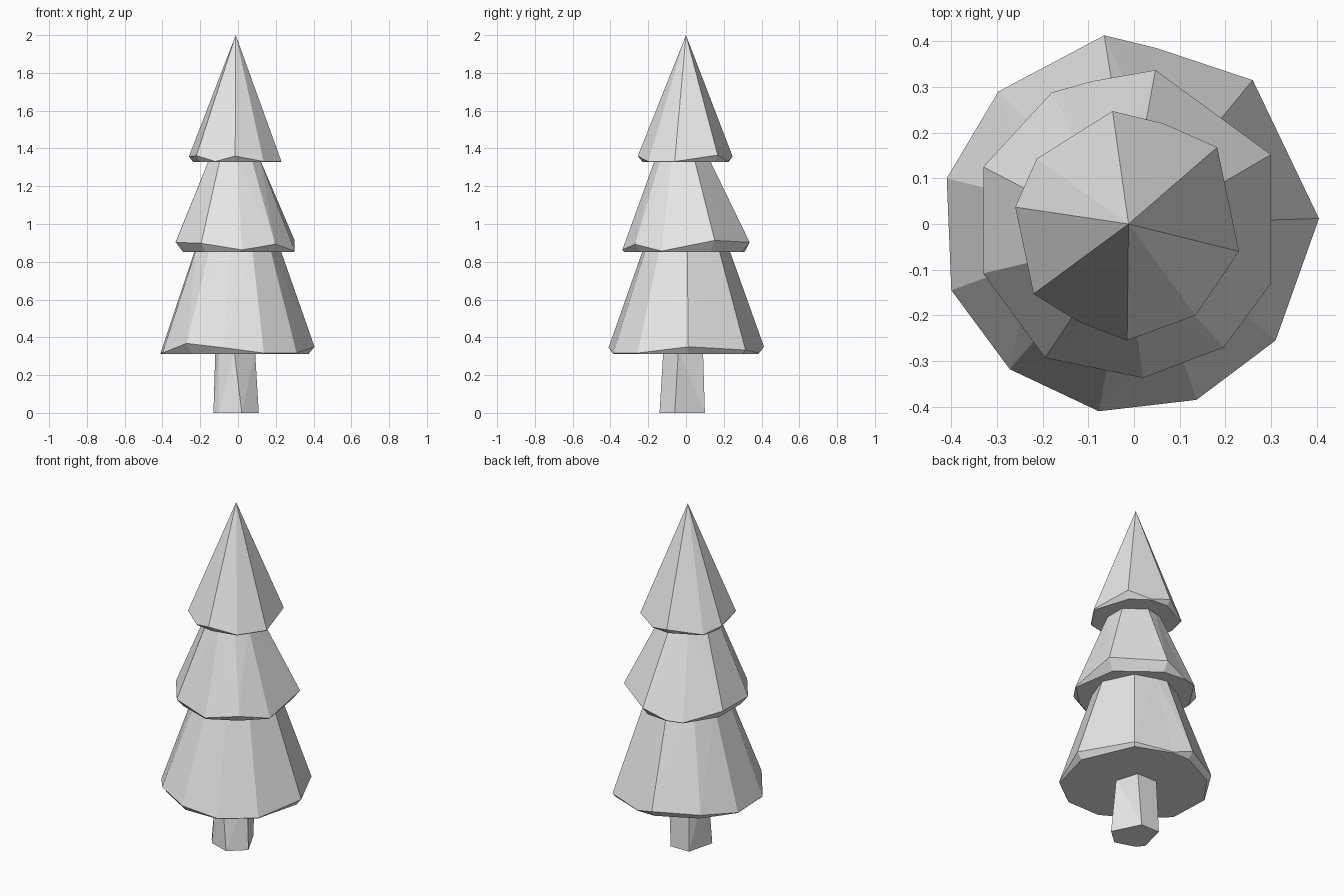
import bpy
import bmesh
from mathutils import Vector

cube = bpy.data.objects.get("Cube")
if cube:
    bpy.data.objects.remove(cube, do_unlink=True)

material = bpy.data.materials.new("plain_grey")
material.use_nodes = True
GREY = (0.8, 0.8, 0.8, 1)
material.diffuse_color = GREY
material.node_tree.nodes["Principled BSDF"].inputs["Base Color"].default_value = GREY


def loft(name, rings):
    """Join closed rings of equal length; a one-point last ring becomes a tip."""
    bm = bmesh.new()
    loops = [[bm.verts.new(point) for point in ring] for ring in rings]
    for lower, upper in zip(loops, loops[1:]):
        count = len(lower)
        for i in range(count):
            j = (i + 1) % count
            if len(upper) == 1:
                bm.faces.new((lower[i], lower[j], upper[0]))
            else:
                bm.faces.new((lower[i], lower[j], upper[j], upper[i]))
    bm.faces.new(list(reversed(loops[0])))
    if len(loops[-1]) > 1:
        bm.faces.new(loops[-1])
    # Irregular quads become triangles so that every facet is flat
    sides = [f for f in bm.faces if len(f.verts) == 4]
    bmesh.ops.triangulate(bm, faces=sides)
    bmesh.ops.recalc_face_normals(bm, faces=bm.faces)
    mesh = bpy.data.meshes.new(name)
    bm.to_mesh(mesh)
    bm.free()
    mesh.materials.append(material)
    obj = bpy.data.objects.new(name, mesh)
    bpy.context.collection.objects.link(obj)
    return obj


def tier(name, base, top, top_scale, offset, rim):
    """Ragged skirt: rim points are (x, y, height above the flat base)."""
    edge, under, crown = [], [], []
    for x, y, lift in rim:
        lift = max(lift, 0.004)
        flat = Vector((x, y, 0))
        edge.append(flat + Vector((0, 0, base + lift)))
        inner = flat - flat.normalized() * lift * 0.8
        under.append(inner + Vector((0, 0, base)))
        crown.append(flat * top_scale + Vector((*offset, top)))
    if top_scale == 0:
        crown = crown[:1]
    return loft(name, [under, edge, crown])


# Trunk, slightly leaning and tapered
trunk_foot = [(0.02, -0.14), (0.11, -0.06), (0.03, 0.1),
              (-0.09, 0.1), (-0.13, -0.06), (-0.1, -0.1)]
trunk_head = [(-0.02, -0.12), (0.09, -0.04), (0.05, 0.09),
              (-0.08, 0.09), (-0.12, 0), (-0.1, -0.06)]
loft("trunk", [[(x, y, 0) for x, y in trunk_foot],
               [(x, y, 0.33) for x, y in trunk_head]])

# Foliage, three overlapping skirts
tier("lower_foliage", 0.313, 0.87, 0.55, (0, 0), [
    (0.405, 0.012, 0.037), (0.26, 0.315, 0.02), (0.05, 0.385, 0),
    (-0.065, 0.413, 0.037), (-0.297, 0.29, 0.03), (-0.41, 0.1, 0),
    (-0.4, -0.145, 0), (-0.272, -0.318, 0.055), (-0.077, -0.41, 0.032),
    (0.137, -0.385, 0), (0.31, -0.255, 0)])

tier("middle_foliage", 0.853, 1.34, 0.43, (-0.012, -0.02), [
    (0.3, 0.152, 0.06), (0.047, 0.337, 0.05), (-0.09, 0.313, 0),
    (-0.18, 0.288, 0), (-0.33, 0.125, 0.052), (-0.33, -0.108, 0.05),
    (-0.195, -0.293, 0.045), (0.02, -0.337, 0.01),
    (0.197, -0.27, 0.04), (0.3, -0.13, 0)])

tier("top_foliage", 1.327, 2, 0, (-0.012, 0), [
    (0.23, -0.06, 0), (0.182, 0.168, 0.038), (0.065, 0.22, 0),
    (-0.047, 0.247, 0.03), (-0.213, 0.143, 0), (-0.26, 0.037, 0.03),
    (-0.22, -0.153, 0.035), (-0.12, -0.215, 0), (-0.015, -0.255, 0.033),
    (0.135, -0.2, 0)])
